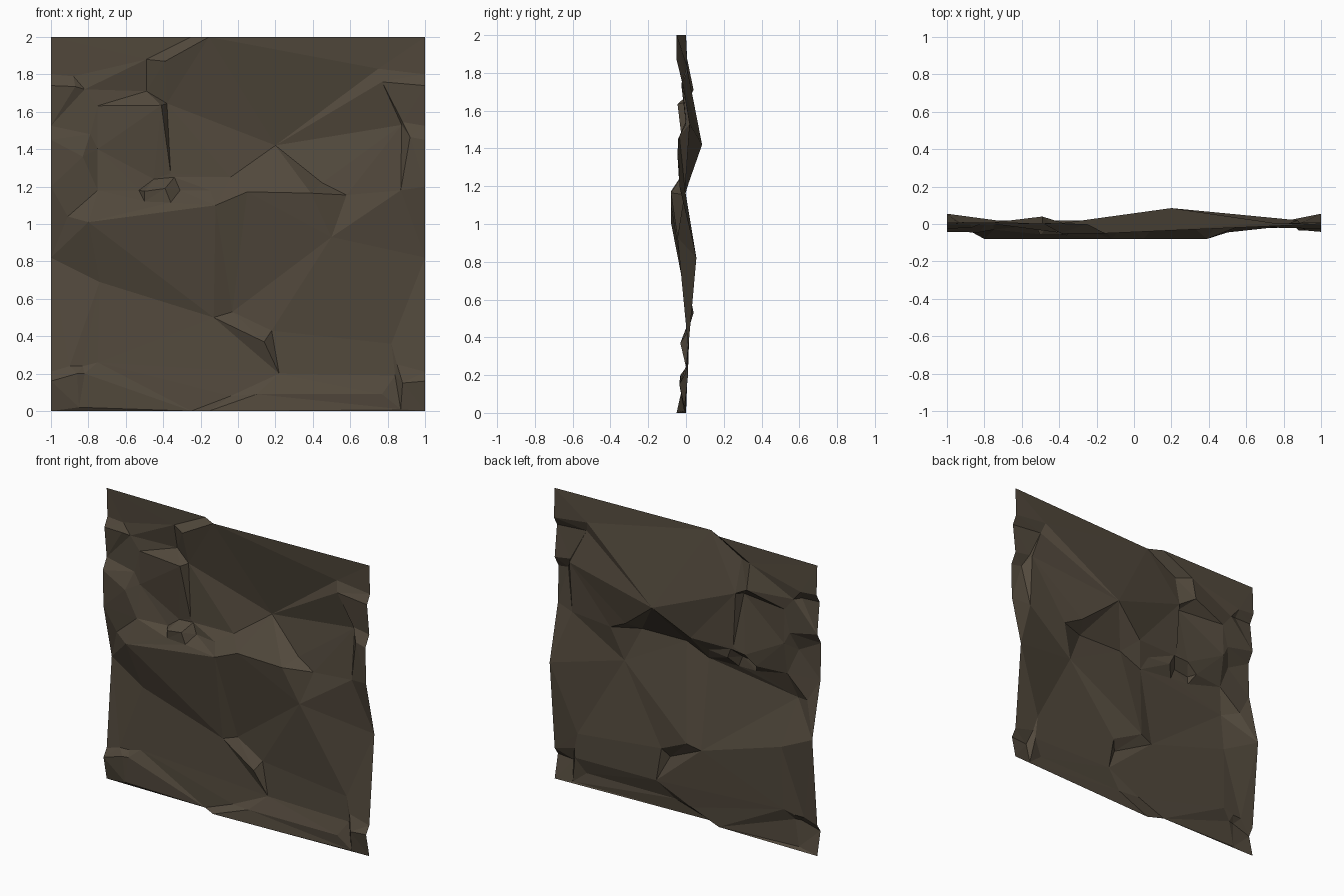
import bpy
from mathutils import Vector
from mathutils.geometry import delaunay_2d_cdt

points, depth, creases = [], [], []


def ridge(*pts, closed=False):
    """Add a crease line of (x, z, y) points across the rock face."""
    start = len(points)
    for x, z, y in pts:
        points.append(Vector((x, z)))
        depth.append(y)
    n = len(pts)
    creases.extend((start + i, start + (i + 1) % n) for i in range(n if closed else n - 1))


# Tileable borders: left matches right, bottom matches top
side = [(0, 0), (.16, -.035), (.21, 0), (.82, .055), (1.20, -.035), (1.45, -.042),
        (1.525, 0), (1.74, -.025), (1.80, .008), (2, 0)]
rim = [(-1, 0), (-.25, 0), (-.155, -.05), (1, 0)]
for x in (-1, 1):
    ridge(*[(x, z, y) for z, y in side])
for z in (0, 2):
    ridge(*[(x, z, y) for x, y in rim])

# Main ledge: front lip, back line, and underside corner
ridge((-.91, 1.04, -.02), (-.80, 1.01, -.08), (-.12, 1.10, -.08), (.05, 1.172, -.08),
      (.39, 1.165, -.08), (.58, 1.155, -.005))
ridge((-.91, 1.04, -.02), (-.75, 1.18, -.03), (-.53, 1.18, -.005))
ridge((-.31, 1.18, -.01), (-.15, 1.18, -.035), (-.04, 1.25, .01), (.20, 1.42, .085))
ridge((.20, 1.42, .085), (.45, 1.22, .015), (.58, 1.155, -.005))
ridge((.39, 1.165, -.08), (.50, .93, -.045), (.58, 1.155, -.005))

# Small stone sitting on the ledge
ridge((-.50, 1.12, -.055), (-.36, 1.115, -.06), (-.31, 1.18, -.01), (-.34, 1.25, 0),
      (-.45, 1.24, .005), (-.53, 1.18, -.005), closed=True)
ridge((-.50, 1.175, -.06), (-.39, 1.19, -.06), (-.36, 1.115, -.06))
ridge((-.39, 1.19, -.06), (-.34, 1.25, 0))

# Upper block with chamfered left side, and the shelf below it
ridge((-.25, 2, 0), (-.49, 1.88, .005), (-.49, 1.71, .04), (-.75, 1.632, 0))
ridge((-.155, 2, -.05), (-.39, 1.87, -.05), (-.38, 1.645, .005), (-.49, 1.71, .04))
ridge((-.75, 1.632, 0), (-.41, 1.635, -.045), (-.38, 1.645, .005), (.20, 1.42, .085))
ridge((-.39, 1.87, -.05), (-.49, 1.88, .005))
ridge((-.41, 1.635, -.045), (-.36, 1.27, .0))

# Left-hand lumps
ridge((-1, 1.80, .008), (-.88, 1.79, .01), (-.82, 1.72, .0))
ridge((-1, 1.74, -.025), (-.87, 1.735, -.02), (-.82, 1.72, .0))
ridge((-1, 1.525, 0), (-.79, 1.48, .0), (-.75, 1.40, .005), (-.75, 1.18, -.03))
ridge((-1, 1.45, -.042), (-.83, 1.36, -.045), (-.79, 1.48, 0))

# Right-hand lumps
ridge((.20, 1.42, .085), (.75, 1.83, .005), (1, 1.80, .008))
ridge((.20, 1.42, .085), (.77, 1.76, -.02), (1, 1.74, -.025))
ridge((.20, 1.42, .085), (.875, 1.53, .02), (.88, 1.545, 0), (1, 1.525, 0))
ridge((.875, 1.53, .02), (.87, 1.18, -.005), (.92, 1.465, -.035), (1, 1.45, -.042))

# Lower face folds
ridge((-1, .82, .055), (-.74, .69, .02), (-.13, .50, .02), (-.03, .53, .04), (.18, .43, .01),
      (.22, .20, .01))
ridge((-.13, .50, .02), (.14, .37, -.03), (.18, .43, .01))
ridge((-.80, 1.01, -.08), (-.13, .50, .02))
ridge((.18, .43, .01), (.50, .93, -.045), (.82, .36, .01), (1, .82, .055))

# Foot of the wall
ridge((-.04, .08, 0), (.22, .20, .01), (.84, .19, .01))
ridge((-.25, 0, 0), (-.04, .08, 0), (.10, .09, -.03), (.77, .09, -.02))
ridge((-.155, 0, -.05), (.10, .09, -.03))
ridge((-1, .21, 0), (-.90, .24, 0), (-.83, .24, .005), (-.75, .26, .01), (.22, .20, .01))
ridge((-1, .16, -.035), (-.86, .20, -.03), (-.85, .02, -.015))
ridge((-.83, .24, .005), (-.82, .20, -.02), (-.25, 0, 0))
ridge((1, .21, 0), (.85, .25, 0), (.84, .19, .01), (.87, .01, -.01))
ridge((1, .16, -.035), (.88, .15, -.035), (.87, .01, -.01))

# Triangulate the creases into one faceted sheet facing -y
flat, _, faces, origin, _, _ = delaunay_2d_cdt(points, creases, [], 0, 1e-4)


def lookup(i):
    if origin[i]:
        return depth[origin[i][0]]
    near = sorted(range(len(points)), key=lambda k: (points[k] - flat[i]).length)[:3]
    return sum(depth[k] for k in near) / 3


mesh = bpy.data.meshes.new("rock_wall")
mesh.from_pydata([(p.x, lookup(i), p.y) for i, p in enumerate(flat)], [], [list(f) for f in faces])
mesh.update()
rock = bpy.data.materials.new("dark brown rock")
rock.diffuse_color = (.085, .067, .046, 1)
mesh.materials.append(rock)
wall = bpy.data.objects.new("rock_wall", mesh)
bpy.context.collection.objects.link(wall)
